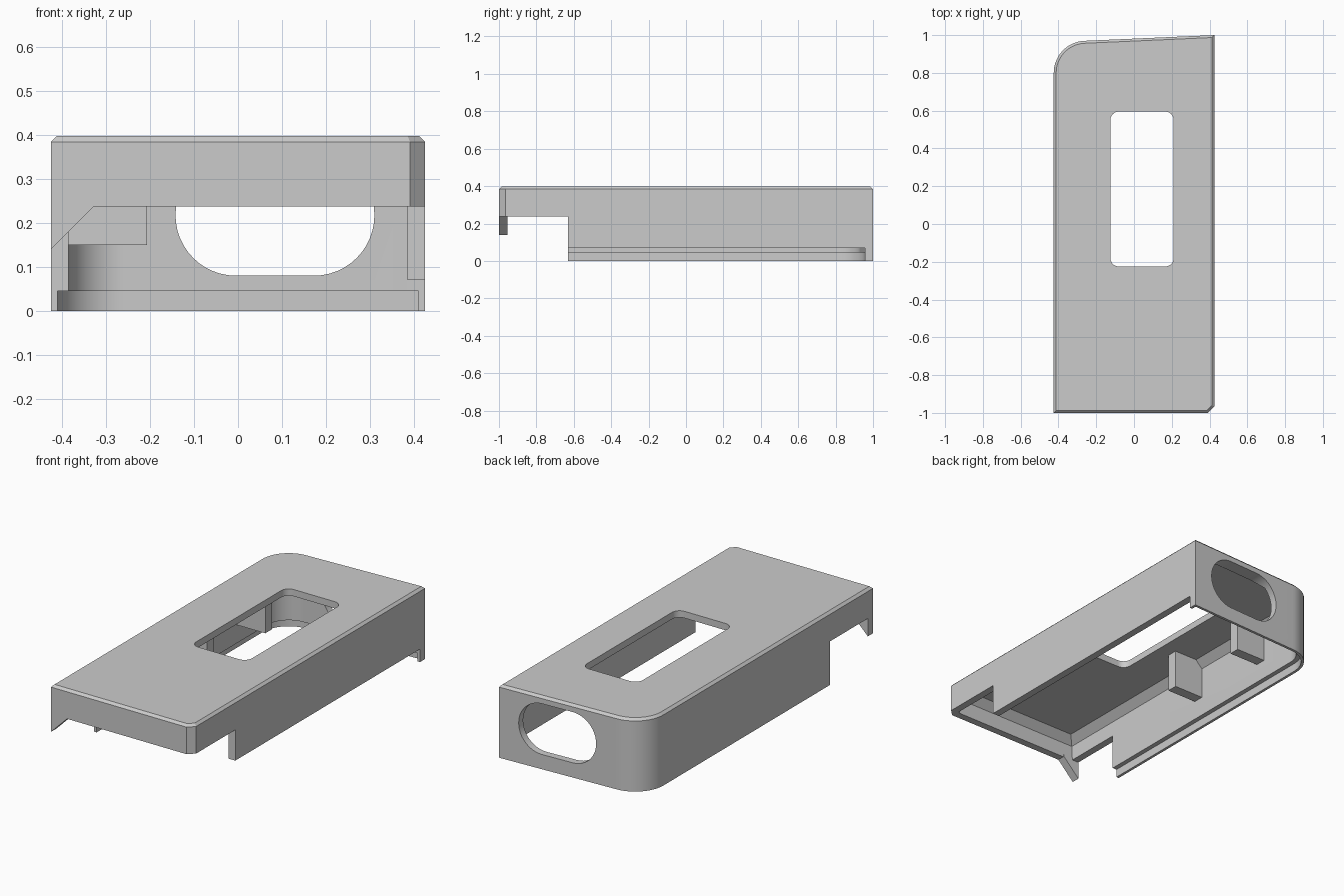
import bpy, bmesh
from math import cos, sin, pi

cube = bpy.data.objects.get("Cube")
if cube:
    bpy.data.objects.remove(cube)

grey = bpy.data.materials.new("plain grey")
grey.use_nodes = True
grey.diffuse_color = (0.6, 0.6, 0.6, 1)
grey.node_tree.nodes["Principled BSDF"].inputs["Base Color"].default_value = (0.6, 0.6, 0.6, 1)


def loft(name, rings):
    """Closed solid through rings of 3D points with equal counts."""
    bm = bmesh.new()
    loops = [[bm.verts.new(p) for p in ring] for ring in rings]
    n = len(loops[0])
    bm.faces.new(loops[0])
    bm.faces.new(loops[-1])
    for low, high in zip(loops, loops[1:]):
        for i in range(n):
            j = (i + 1) % n
            bm.faces.new((low[i], low[j], high[j], high[i]))
    bmesh.ops.recalc_face_normals(bm, faces=bm.faces)
    mesh = bpy.data.meshes.new(name)
    bm.to_mesh(mesh)
    bm.free()
    mesh.materials.append(grey)
    obj = bpy.data.objects.new(name, mesh)
    bpy.context.collection.objects.link(obj)
    return obj


def box(name, x0, x1, y0, y1, z0, z1):
    return loft(name, [[(x0, y0, z), (x1, y0, z), (x1, y1, z), (x0, y1, z)] for z in (z0, z1)])


def rounded(x0, x1, y0, y1, r, steps=12):
    """Rounded rectangle as 2D points."""
    corners = [(x1 - r, y1 - r), (x0 + r, y1 - r), (x0 + r, y0 + r), (x1 - r, y0 + r)]
    return [(cx + r * cos(a), cy + r * sin(a))
            for q, (cx, cy) in enumerate(corners)
            for a in [(q + i / steps) * pi / 2 for i in range(steps + 1)]]


def outline(d, z):
    """Case plan inset by d: one clipped corner, one large round corner."""
    c = max(0.034 - 0.59 * d, 0.002)
    pts = [(-0.425 + d, -1 + d), (0.425 - d - c, -1 + d), (0.425 - d, -1 + d + c), (0.425 - d, 1 - d)]
    r = 0.17 - d
    pts += [(-0.255 + r * cos(a), 0.8 + r * sin(a))
            for a in [pi / 2 * (1 + i / 16) for i in range(17)]]
    return [(x, y, z) for x, y in pts]


def combine(obj, other, operation):
    mod = obj.modifiers.new(operation, "BOOLEAN")
    mod.operation, mod.solver, mod.object = operation, "EXACT", other
    bpy.context.view_layer.objects.active = obj
    bpy.ops.object.modifier_apply(modifier=mod.name)
    bpy.data.objects.remove(other)


# Outer case with bevelled top edge
case = loft("case_shell", [outline(0, 0), outline(0, 0.384), outline(0.013, 0.397)])

# Hollow inside with chamfered ceiling, then the thin lip along the bottom
cuts = [
    loft("cavity", [outline(0.04, -0.1), outline(0.04, 0.32), outline(0.08, 0.36)]),
    loft("lip_recess", [outline(0.015, -0.1), outline(0.015, 0.045)]),
    # Raised front end and shortened side wall
    box("front_opening", -0.6, 0.6, -1.2, -0.63, -0.1, 0.237),
    box("side_opening", 0.3, 0.6, -0.8, 0.957, -0.1, 0.07),
    # Window in the top and slot in the back wall
    loft("window", [[(x, y, z) for x, y in rounded(-0.125, 0.21, -0.225, 0.595, 0.045)]
                    for z in (0.3, 0.5)]),
    loft("back_slot", [[(x, y, z) for x, z in rounded(-0.142, 0.31, 0.08, 0.356, 0.1375)]
                       for y in (0.87, 1.2)]),
]
for cutter in cuts:
    combine(case, cutter, "DIFFERENCE")

# Hanging support blocks on the inner side wall
for y in (0.03, 0.53):
    combine(case, box("support_block", -0.4, -0.207, y, y + 0.058, 0.15, 0.375), "UNION")

# Angled corner hook under the front wall
hook = [(-0.425, 0.14), (-0.328, 0.237), (-0.328, 0.25), (-0.425, 0.25)]
combine(case, loft("corner_hook", [[(x, y, z) for x, z in hook] for y in (-1, -0.955)]), "UNION")

bpy.ops.object.select_all(action="DESELECT")
case.select_set(True)
bpy.context.view_layer.objects.active = case
bpy.ops.object.shade_smooth_by_angle(angle=pi / 7)
